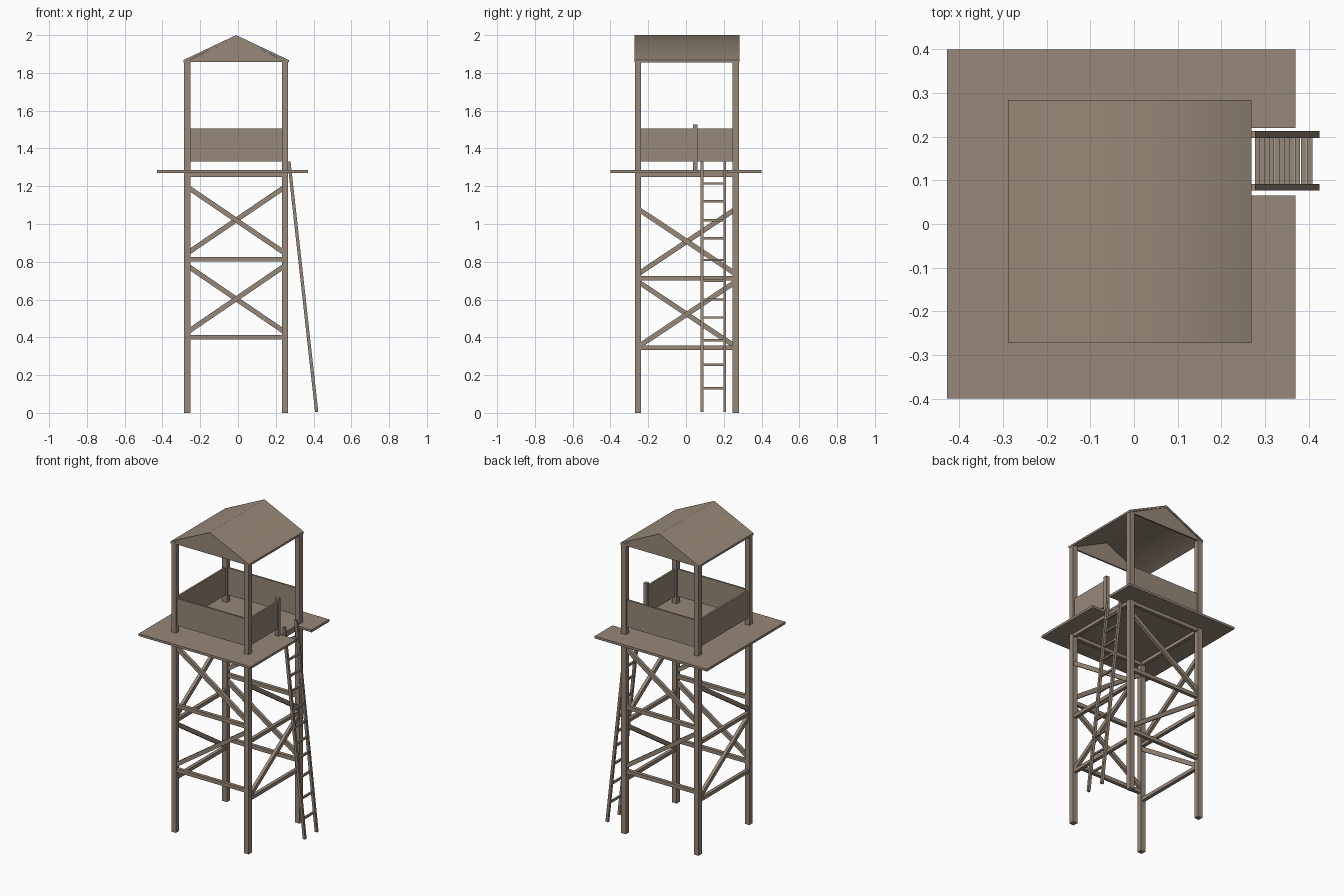
import bpy, bmesh, math
from mathutils import Vector, Matrix

if "Cube" in bpy.data.objects:
    bpy.data.objects.remove(bpy.data.objects["Cube"])

wood = bpy.data.materials.new("weathered_wood")
wood.diffuse_color = (0.31, 0.245, 0.188, 1)
wood.use_nodes = True
wood.node_tree.nodes["Principled BSDF"].inputs["Base Color"].default_value = wood.diffuse_color


def finish(name, bm):
    bmesh.ops.recalc_face_normals(bm, faces=bm.faces[:])
    me = bpy.data.meshes.new(name)
    bm.to_mesh(me)
    bm.free()
    me.materials.append(wood)
    ob = bpy.data.objects.new(name, me)
    bpy.context.collection.objects.link(ob)
    return ob


def box(name, lo, hi):
    lo, hi = Vector(lo), Vector(hi)
    bm = bmesh.new()
    bmesh.ops.create_cube(bm, size=1,
        matrix=Matrix.Translation((lo + hi) / 2) @ Matrix.Diagonal((hi - lo).to_4d()))
    return finish(name, bm)


def beam(name, a, b, wide, thick):
    """Bar from a to b: 'thick' along the outward horizontal, 'wide' in the wall plane."""
    a, b = Vector(a), Vector(b)
    d = (b - a).normalized()
    side = Vector((1, 0, 0)) if abs(d.x) < 0.2 and abs(d.y) > 0.2 else Vector((0, 1, 0))
    up = d.cross(side).normalized()
    m = Matrix((side * thick, up * wide, d * (b - a).length)).transposed().to_4x4()
    m.translation = (a + b) / 2
    bm = bmesh.new()
    bmesh.ops.create_cube(bm, size=1, matrix=m)
    return finish(name, bm)


def extrude(name, pts, vec):
    bm = bmesh.new()
    f = bm.faces.new([bm.verts.new(p) for p in pts])
    r = bmesh.ops.extrude_face_region(bm, geom=[f])
    bmesh.ops.translate(bm, vec=vec,
        verts=[v for v in r["geom"] if isinstance(v, bmesh.types.BMVert)])
    if f.is_valid and len(f.edges[0].link_faces) < 2:
        bm.faces.new(list(f.verts))
    return finish(name, bm)


CX, CY, H, P = -0.01, 0.005, 0.259, 0.0165
X0, X1, Y0, Y1 = CX - H, CX + H, CY - H, CY + H

# corner posts
for x in (X0, X1):
    for y in (Y0, Y1):
        box("corner_post", (x - P, y - P, 0), (x + P, y + P, 1.865))

# horizontal rails and zigzag braces; opposite sides are turned half round
for s in (-1, 1):
    y, x = CY + s * H, CX - s * H
    for z in (0.40, 0.813, 1.26):
        beam("front_back_rail", (X0, y, z), (X1, y, z), 0.024, 0.022)
    for z in (0.345, 0.713, 1.26):
        beam("side_rail", (x, Y0, z), (x, Y1, z), 0.022, 0.022)
    for lo, hi, k in ((0.427, 0.78, 1), (0.845, 1.197, -1)):
        beam("front_back_brace", (CX + s * k * H, y, lo), (CX - s * k * H, y, hi), 0.026, 0.02)
    for lo, hi, k in ((0.35, 0.695, 1), (0.735, 1.08, -1)):
        beam("side_brace", (x, CY + s * k * H, lo), (x, CY - s * k * H, hi), 0.026, 0.02)

# platform with ladder notch
extrude("platform", [(-0.428, -0.4, 1.27), (0.37, -0.4, 1.27), (0.37, 0.065, 1.27),
                     (0.262, 0.065, 1.27), (0.262, 0.22, 1.27), (0.37, 0.22, 1.27),
                     (0.37, 0.4, 1.27), (-0.428, 0.4, 1.27)], (0, 0, 0.015))

# parapet walls, with an entrance beside the ladder
T = 0.006
for y in (Y0, Y1):
    box("front_back_wall", (X0, y - T, 1.33), (X1, y + T, 1.505))
box("left_wall", (X0 - T, Y0, 1.33), (X0 + T, Y1, 1.505))
box("right_wall", (X1 - T, Y0, 1.33), (X1 + T, 0.045, 1.505))
box("entrance_post", (X1 - 0.012, 0.036, 1.28), (X1 + 0.012, 0.06, 1.527))

# roof slab, smooth across the ridge
e = 0.279
roof = extrude("roof", [(CX - e, -0.273, 1.868), (CX, -0.273, 2.0), (CX + e, -0.273, 1.868),
                        (CX + e, -0.273, 1.855), (CX, -0.273, 1.987), (CX - e, -0.273, 1.855)],
               (0, 0.557, 0))
bpy.context.view_layer.objects.active = roof
roof.select_set(True)
bpy.ops.object.shade_smooth_by_angle(angle=math.radians(60))

# gable panels
for y in (-0.268, 0.27):
    extrude("gable", [(CX - 0.27, y, 1.857), (CX + 0.27, y, 1.857), (CX, y, 1.988)], (0, 0.01, 0))


# leaning ladder
def lx(z):
    return 0.417 - 0.147 * z / 1.33


for y in (0.084, 0.205):
    beam("ladder_rail", (lx(0.005), y, 0.005), (lx(1.33), y, 1.33), 0.017, 0.015)
for z in (0.13, 0.255, 0.385, 0.505, 0.60, 0.70, 0.81, 0.925, 1.02, 1.12, 1.215):
    box("ladder_rung", (lx(z) - 0.006, 0.084, z - 0.006), (lx(z) + 0.006, 0.205, z + 0.006))
